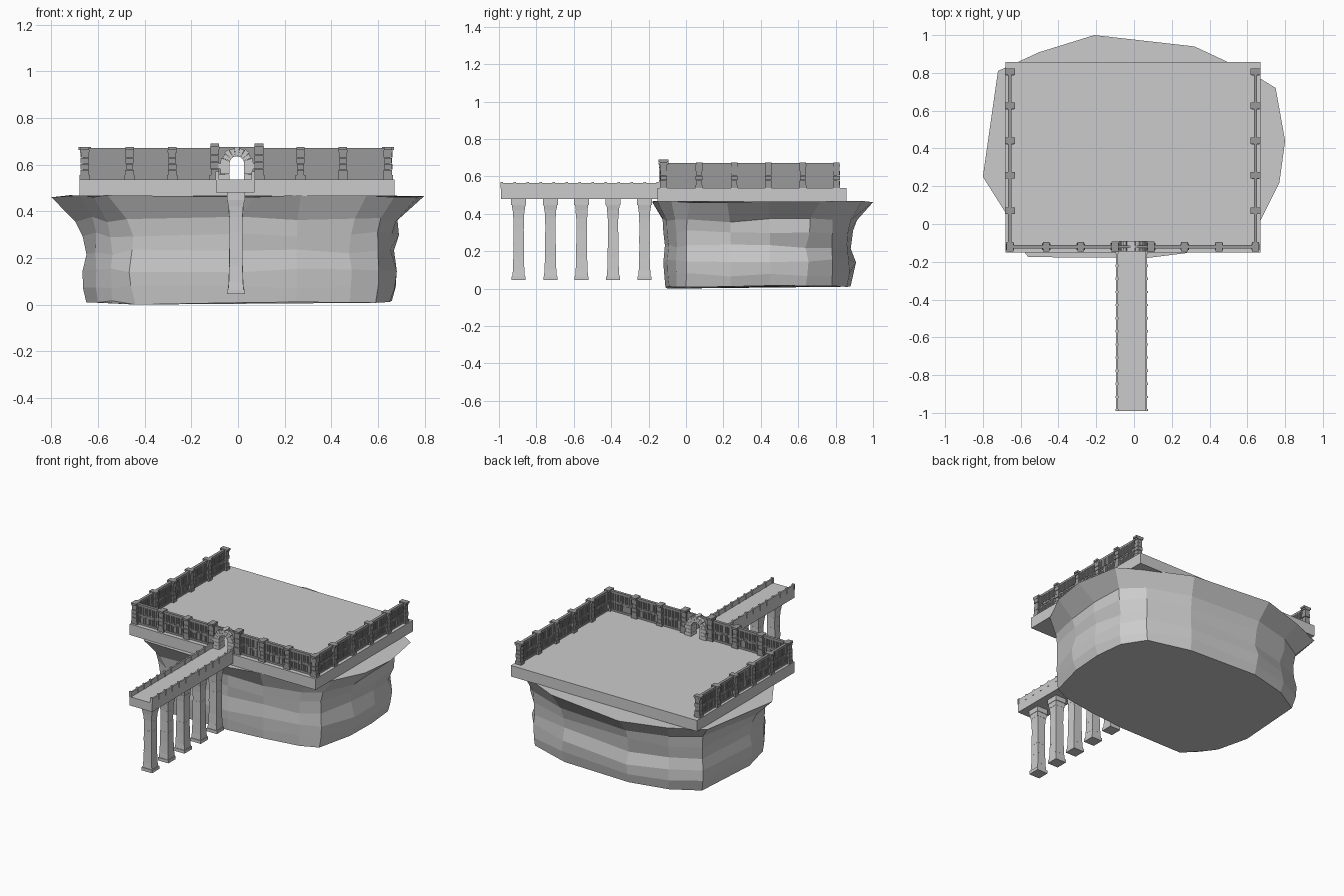
import bpy, bmesh, math, random
from mathutils import Vector, Matrix

if "Cube" in bpy.data.objects:
    bpy.data.objects.remove(bpy.data.objects["Cube"])

random.seed(4)
dark = bpy.data.materials.new("dark_stone")
dark.diffuse_color = (0.32, 0.32, 0.32, 1)
dark.use_nodes = True
dark.node_tree.nodes["Principled BSDF"].inputs["Base Color"].default_value = dark.diffuse_color


def finish(name, bm, mat=None):
    bmesh.ops.recalc_face_normals(bm, faces=bm.faces)
    me = bpy.data.meshes.new(name)
    bm.to_mesh(me)
    bm.free()
    ob = bpy.data.objects.new(name, me)
    bpy.context.collection.objects.link(ob)
    if mat:
        me.materials.append(mat)
    return ob


def box(bm, x0, x1, y0, y1, z0, z1):
    m = Matrix.LocRotScale(Vector(((x0 + x1) / 2, (y0 + y1) / 2, (z0 + z1) / 2)), None,
                           Vector((x1 - x0, y1 - y0, z1 - z0)))
    bmesh.ops.create_cube(bm, size=1, matrix=m)


def cbox(bm, x, y, w, d, z0, z1):
    box(bm, x - w / 2, x + w / 2, y - d / 2, y + d / 2, z0, z1)


def loft(bm, rings):
    loops = [[bm.verts.new(p) for p in r] for r in rings]
    n = len(loops[0])
    for a, b in zip(loops, loops[1:]):
        for i in range(n):
            j = (i + 1) % n
            bm.faces.new((a[i], a[j], b[j], b[i]))
    bm.faces.new(loops[0][::-1])
    bm.faces.new(loops[-1])


def prism(bm, pts, y0, y1):
    loft(bm, [[(x, y, z) for x, z in pts] for y in (y0, y1)])


# Rock: foot outline lofted to a flared rim with uneven ledges
rim = [(-.56, -.175), (.07, -.18), (.27, -.155), (.55, -.08), (.67, .02), (.77, .22),
       (.80, .44), (.75, .72), (.62, .80), (.32, .94), (-.21, 1.0), (-.5, .91),
       (-.72, .81), (-.8, .25), (-.68, .06), (-.62, -.1)]
foot = [(-.44, -.10), (0, -.11), (.25, -.09), (.48, -.05), (.59, .0), (.65, .24),
        (.66, .45), (.64, .64), (.55, .78), (.28, .86), (-.2, .88), (-.45, .82),
        (-.62, .72), (-.65, .27), (-.60, .06), (-.54, -.04)]
rings = []
for k, (z, t) in enumerate([(.012, 0), (.075, .1), (.15, .16), (.225, .04), (.30, .16),
                            (.365, .22), (.465, 1)]):
    ring = []
    for i, (a, b) in enumerate(zip(foot, rim)):
        inner = 0 < k < 6
        u = t + (random.uniform(-.1, .1) if inner and i not in (1, 2) else 0)
        p = Vector(a).lerp(Vector(b), u)
        dz = random.uniform(-.012, .012) if inner else random.uniform(-.005, .005)
        ring.append((p.x, p.y, 0 if (k, i) == (0, 0) else z + dz))
    rings.append(ring)
bm = bmesh.new()
loft(bm, rings)
finish("rock", bm)

# Platform slab
bm = bmesh.new()
box(bm, -.68, .67, -.152, .858, .465, .537)
finish("platform", bm)

# Railing posts with stacked blocks and caps
front_x = [-.657, -.465, -.282, .268, .45, .643]
side_y = [.07, .258, .44, .625, .805]
FY, LX, RX = -.12, -.657, .643
spots = [(x, FY) for x in front_x] + [(x, y) for x in (LX, RX) for y in side_y]
bm = bmesh.new()


def post(x, y, s, top):
    cbox(bm, x, y, .044 * s, .036 * s, .535, .555)
    h = (top - .02 - .555) / 4
    for k in range(4):
        w = (.03 + random.uniform(0, .008)) * s
        cbox(bm, x, y, w, w, .555 + k * h, .555 + (k + 1) * h - .002)
    cbox(bm, x, y, .04 * s, .036 * s, top - .022, top - .012)
    sx, sy = (.052, .034) if y > 0 else (.036, .052)
    cbox(bm, x, y, sx * s, sy * s, top - .012, top)


for x, y in spots:
    post(x, y, 1, .675)
for x in (-.1, .09):
    post(x, FY, 1.05, .69)
finish("railing_posts", bm, dark)

# Railing panels: thin core, rails and uneven slats
bm = bmesh.new()


def panel(p, q):
    along_x = p[1] == q[1]

    def bar(s0, s1, t, z0, z1):
        if along_x:
            box(bm, s0, s1, p[1] - t / 2, p[1] + t / 2, z0, z1)
        else:
            box(bm, p[0] - t / 2, p[0] + t / 2, s0, s1, z0, z1)
    a, b = (p[0], q[0]) if along_x else (p[1], q[1])
    bar(a, b, .006, .537, .66)
    bar(a, b, .018, .54, .552)
    bar(a, b, .018, .658, .672)
    bar(a, b, .012, .598, .606)
    n = max(3, round((b - a) / .0125))
    for k in range(n):
        c = a + (k + .5) * (b - a) / n
        w = random.uniform(.006, .0095) / 2
        bar(c - w, c + w, .016, random.uniform(.604, .615), .66)
        bar(c - w, c + w, .014, .55, random.uniform(.585, .602))


xs = [-.657, -.465, -.282, -.1]
for a, b in list(zip(xs, xs[1:])) + [(.09, .268), (.268, .45), (.45, .643)]:
    panel((a, FY), (b, FY))
ys = [FY] + side_y
for x in (LX, RX):
    for a, b in zip(ys, ys[1:]):
        panel((x, a), (x, b))
finish("railing_panels", bm, dark)

# Gate arch: jamb stones and voussoirs
CX, CZ, RI, RO = -.005, .605, .031, .066
bm = bmesh.new()
for s in (-1, 1):
    for k in range(3):
        z = .537 + k * .0227
        w = RO + (.012 if k % 2 == 0 else .004)
        a, b = sorted((CX + s * RI, CX + s * w))
        box(bm, a, b, -.145, -.09, z, z + .0217)
N = 9
for k in range(N):
    a0, a1 = (math.pi * (k + d) / N for d in (.03, .97))
    r = RO + (.005 if k % 2 == 0 else 0)
    prism(bm, [(CX + R * math.cos(a), CZ + R * math.sin(a))
               for R, a in ((RI, a0), (r, a0), (r, a1), (RI, a1))], -.145, -.09)
finish("gate_arch", bm)

# Spandrel wall behind the arch
bm = bmesh.new()
arc = [(CX + .05 * math.cos(math.pi * k / 12), CZ + .05 * math.sin(math.pi * k / 12))
       for k in range(13)]
prism(bm, [(.09, .537), (.09, .675), (-.1, .675), (-.1, .537), (CX - .05, .537)]
      + arc[::-1] + [(CX + .05, .537)], -.127, -.113)
finish("gate_wall", bm, dark)

# Bridge deck
bm = bmesh.new()
box(bm, -.094, .07, -.99, -.14, .48, .537)
finish("bridge_deck", bm)

# Bridge parapets with small edge stones
bm = bmesh.new()
for x, s in ((-.089, -1), (.065, 1)):
    cbox(bm, x, -.565, .01, .85, .48, .566)
    for k in range(13):
        y = -.985 + k * .0695
        cbox(bm, x, y, .016, .012, .535, .571)
finish("bridge_parapets", bm)

# Bridge pillars: plinth, rough tapered stone courses, capital
bm = bmesh.new()
CXP = -.009
for y in (-.895, -.725, -.558, -.39, -.222):
    cbox(bm, CXP, y, .076, .076, .045, .065)
    prof = [(.065, .066), (.10, .06), (.17, .055), (.24, .054), (.31, .053),
            (.375, .055), (.42, .062), (.448, .07)]
    for (z0, w0), (z1, w1) in zip(prof, prof[1:]):
        e = random.uniform(0, .004)
        loft(bm, [[(CXP + sx * (w + e) / 2, y + sy * (w + e) / 2, z)
                   for sx, sy in ((-1, -1), (1, -1), (1, 1), (-1, 1))]
                  for z, w in ((z0, w0), (z1, w1))])
    cbox(bm, CXP, y, .078, .08, .448, .481)
finish("bridge_pillars", bm)
